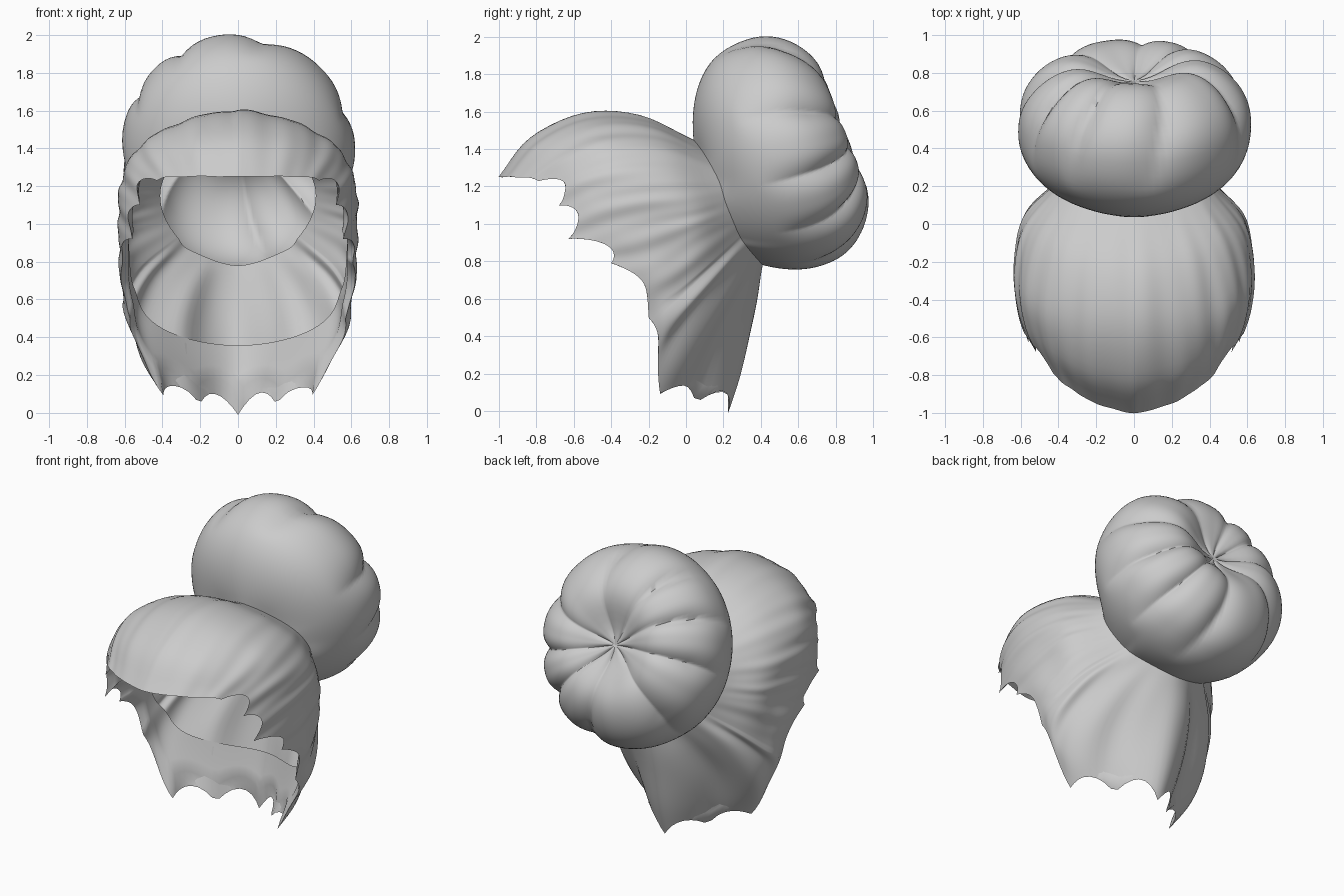
import bpy, bmesh, math
from mathutils import Vector

if "Cube" in bpy.data.objects:
    bpy.data.objects.remove(bpy.data.objects["Cube"])

# Strands from the bun root to the tip, ordered from crown round to nape (right half)
CROWN = [
    [(0, .04, 1.45), (0, -.25, 1.58), (0, -.55, 1.59), (0, -.83, 1.46), (0, -1, 1.25)],
    [(.2, .08, 1.40), (.28, -.2, 1.52), (.31, -.5, 1.53), (.31, -.75, 1.42), (.26, -.92, 1.25)],
    [(.34, .13, 1.32), (.47, -.12, 1.40), (.53, -.4, 1.40), (.51, -.6, 1.33), (.43, -.79, 1.23)],
    [(.40, .18, 1.22), (.57, -.05, 1.23), (.62, -.3, 1.22), (.59, -.52, 1.18), (.52, -.68, 1.10)],
]
NAPE = [
    [(.41, .21, 1.12), (.58, .03, 1.08), (.63, -.2, 1.05), (.62, -.42, 1.0), (.56, -.63, .92)],
    [(.38, .25, 1.02), (.56, .08, .95), (.61, -.08, .87), (.63, -.22, .82), (.61, -.40, .79)],
    [(.32, .29, .93), (.50, .13, .78), (.58, -.02, .65), (.60, -.12, .58), (.57, -.2, .50)],
    [(.25, .34, .86), (.40, .2, .68), (.49, .05, .47), (.48, -.06, .28), (.39, -.14, .10)],
    [(0, .41, .78), (0, .38, .6), (0, .33, .4), (0, .28, .2), (0, .22, 0)],
]
KEYS = [[Vector(p) for p in row] for row in CROWN + NAPE]
HALF = len(KEYS) - 1
CENTRE = Vector((0, -.35, .95))
BUN = Vector((0, .53, 1.385))
AXIS = Vector((0, .93, .36)).normalized()
UP = Vector((0, -AXIS.z, AXIS.y))
SIDE = Vector((1, 0, 0))


def catmull(a, b, c, d, t):
    return 0.5 * (2 * b + (c - a) * t + (2 * a - 5 * b + 4 * c - d) * t * t
                  + (3 * b - a - 3 * c + d) * t ** 3)


def key(i, j):
    i %= 2 * HALF
    if i <= HALF:
        return KEYS[i][j]
    p = KEYS[2 * HALF - i][j]
    return Vector((-p.x, p.y, p.z))


def strand_point(s, u):
    """Point on the hair surface: s goes round the head, u from root to tip."""
    i = math.floor(s)
    row = [catmull(*(key(i + k, j) for k in (-1, 0, 1, 2)), s - i) for j in range(5)]
    row = [2 * row[0] - row[1]] + row + [2 * row[4] - row[3]]
    v = min(max(u, 0), 1) * 4
    k = min(int(v), 3)
    return catmull(*row[k:k + 4], v - k)


def bun_point(f, t):
    """Tilted flattened ball with pinched lobes; f = 0 is the dimple at the back."""
    c, sn = math.cos(f), max(0, math.sin(f))
    swirl = t + .15 * c + .2 * math.sin(2 * t + 1)
    crease = (1 - abs(math.sin(4.5 * swirl + .6))) ** 1.5
    fade = min(1, max(0, (c + .35) / .8))
    r = 1 - .10 * crease * fade * sn ** .5
    h = (.415 if c > 0 else .455) * math.copysign(abs(c) ** .9, c) * r
    h -= .17 * math.exp(-(f / .38) ** 2)
    w = sn ** .95 * r
    return BUN + SIDE * (.62 * w * math.cos(t)) + UP * (.64 * w * math.sin(t)) + AXIS * h


def bun_column(root):
    """Strand of the hollow bun from its dimple down into the root point."""
    d = root - BUN
    x, y = d.dot(SIDE), d.dot(UP)
    t = math.atan2(y, x)
    f_end = math.pi - math.asin(min(1, math.hypot(x, y) / .63))
    end = bun_point(f_end, t)
    col = []
    for k in range(36):
        q = k / 36
        blend = max(0, (q - .7) / .3) ** 2
        col.append(bun_point(f_end * q, t) + (root - end) * blend)
    return col


def tip_notch(m):
    """How much the jagged hem is cut back."""
    if m < 2:
        return 0
    if m < 5:
        return .12 * abs(math.sin(math.pi * m)) ** .8
    return .12 * abs(math.sin((2 if m > 7 else 1) * math.pi * m))


# One continuous hollow surface: bun, swept hair, jagged tips, inner lining
N = 240
columns = []
for n in range(N):
    s = n * 2 * HALF / N
    m = min(s, 2 * HALF - s)
    notch = tip_notch(m)
    u_tip = 1 - notch
    fold = .018 if m > 6 else .005
    col = bun_column(strand_point(s, 0))
    for k in range(21):
        u = u_tip * k / 20
        p = strand_point(s, u)
        groove = fold * math.sin(7 * s + 2 * u) + .002 * math.sin(13 * s - 3 * u)
        groove -= .035 * math.exp(-((m - 7.45) / .15) ** 2)
        col.append(p + (p - CENTRE).normalized() * groove * math.sin(math.pi * min(u * .8, 1)))
    depth = .4 + .12 * math.exp(-((m - 6.6) / .7) ** 2) - notch
    for k in range(1, 9):
        p = strand_point(s, u_tip - depth * k / 8)
        col.append(p + (CENTRE - p).normalized() * .05 * min(1, k / 3))
    columns.append(col)

bm = bmesh.new()
verts = [[bm.verts.new(p) for p in col] for col in columns]
for a, b in zip(verts, verts[1:] + verts[:1]):
    for k in range(len(a) - 1):
        bm.faces.new((a[k], a[k + 1], b[k + 1], b[k]))
bmesh.ops.remove_doubles(bm, verts=bm.verts, dist=1e-5)
bmesh.ops.recalc_face_normals(bm, faces=bm.faces)
mesh = bpy.data.meshes.new("bun_hair")
bm.to_mesh(mesh)
bm.free()
hair = bpy.data.objects.new("bun_hair", mesh)
bpy.context.collection.objects.link(hair)
hair.select_set(True)
bpy.context.view_layer.objects.active = hair
bpy.ops.object.shade_smooth_by_angle(angle=math.radians(60))
